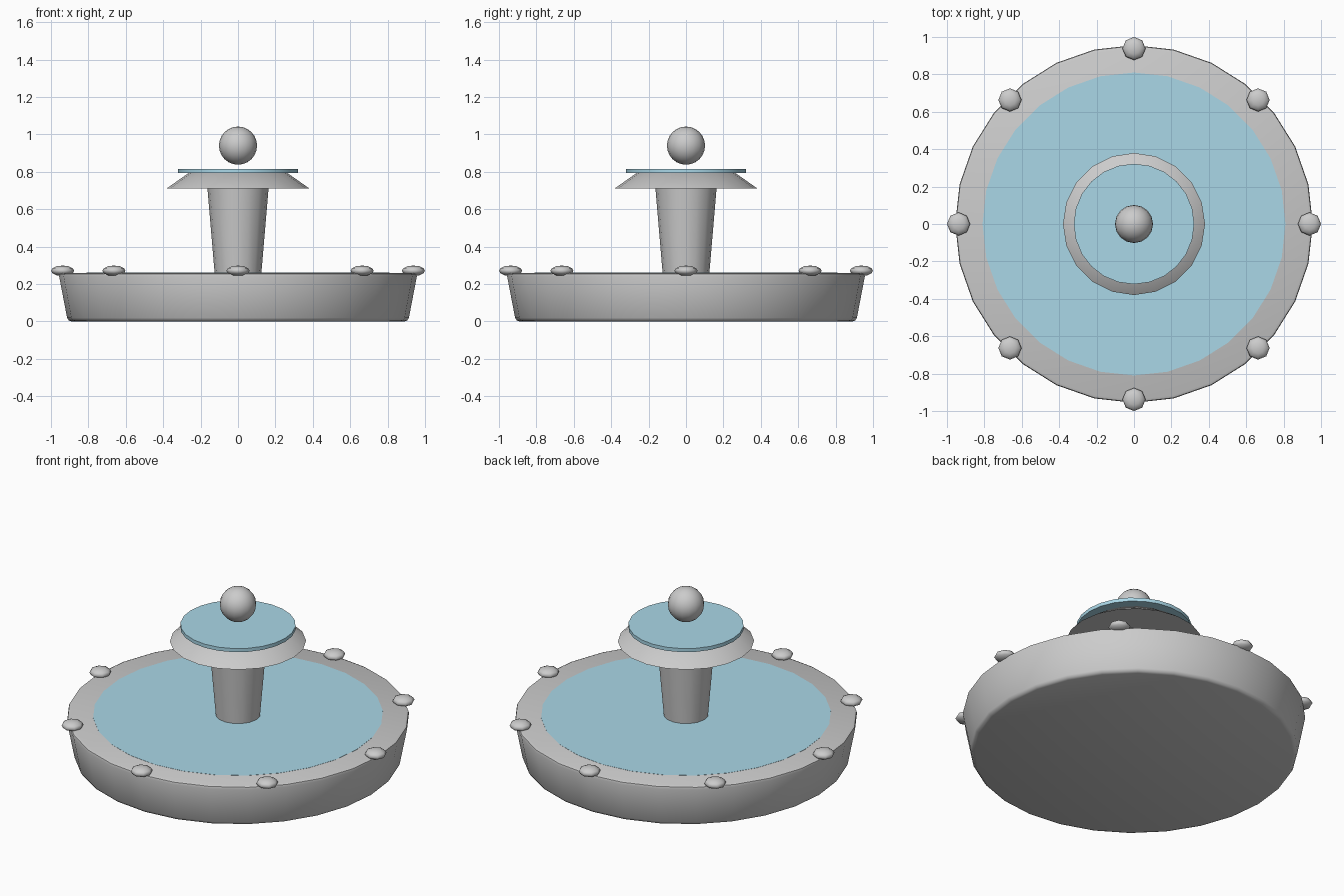
import bpy
import math

if "Cube" in bpy.data.objects:
    bpy.data.objects.remove(bpy.data.objects["Cube"])

water_mat = bpy.data.materials.new("water_blue")
water_mat.diffuse_color = (0.40, 0.68, 0.80, 1.0)
water_mat.use_nodes = True
water_mat.node_tree.nodes["Principled BSDF"].inputs["Base Color"].default_value = water_mat.diffuse_color


def smooth(obj, angle=40):
    bpy.ops.object.select_all(action='DESELECT')
    obj.select_set(True)
    bpy.context.view_layer.objects.active = obj
    bpy.ops.object.shade_smooth_by_angle(angle=math.radians(angle))


def frustum(name, r_low, r_high, z_low, z_high, sides, mat=None, bevel=0):
    """Round tapered solid between two heights."""
    bpy.ops.mesh.primitive_cone_add(vertices=sides, radius1=r_low, radius2=r_high,
                                    depth=z_high - z_low,
                                    location=(0, 0, (z_low + z_high) / 2))
    obj = bpy.context.object
    obj.name = name
    if bevel:
        mod = obj.modifiers.new("rounded_edges", 'BEVEL')
        mod.width = bevel
        mod.segments = 2
        mod.limit_method = 'ANGLE'
        mod.angle_limit = math.radians(40)
        bpy.ops.object.modifier_apply(modifier=mod.name)
    if mat:
        obj.data.materials.append(mat)
    smooth(obj)
    return obj


def ball(name, loc, radius, segments, rings, flat=1.0):
    bpy.ops.mesh.primitive_uv_sphere_add(segments=segments, ring_count=rings,
                                         radius=radius, location=loc)
    obj = bpy.context.object
    obj.name = name
    obj.scale.z = flat
    bpy.ops.object.transform_apply(location=False, rotation=False, scale=True)
    bpy.ops.object.shade_smooth()
    return obj


# Basin and its water, level with the rim
frustum("basin", 0.91, 0.96, 0.0, 0.26, 28, bevel=0.02)
frustum("basin_water", 0.81, 0.81, 0.24, 0.261, 28, water_mat)

# Central pedestal, upper dish and its water
frustum("pedestal", 0.12, 0.165, 0.20, 0.73, 16)
frustum("upper_dish", 0.38, 0.255, 0.712, 0.80, 20)
frustum("upper_water", 0.322, 0.322, 0.793, 0.815, 24, water_mat)

# Floating finial ball
ball("finial_ball", (0, 0, 0.94), 0.102, 16, 12)

# Flattened stones round the rim
for i in range(8):
    a = i * math.pi / 4
    ball(f"rim_stone_{i + 1}", (0.938 * math.cos(a), 0.938 * math.sin(a), 0.271),
         0.062, 8, 6, 0.45)
